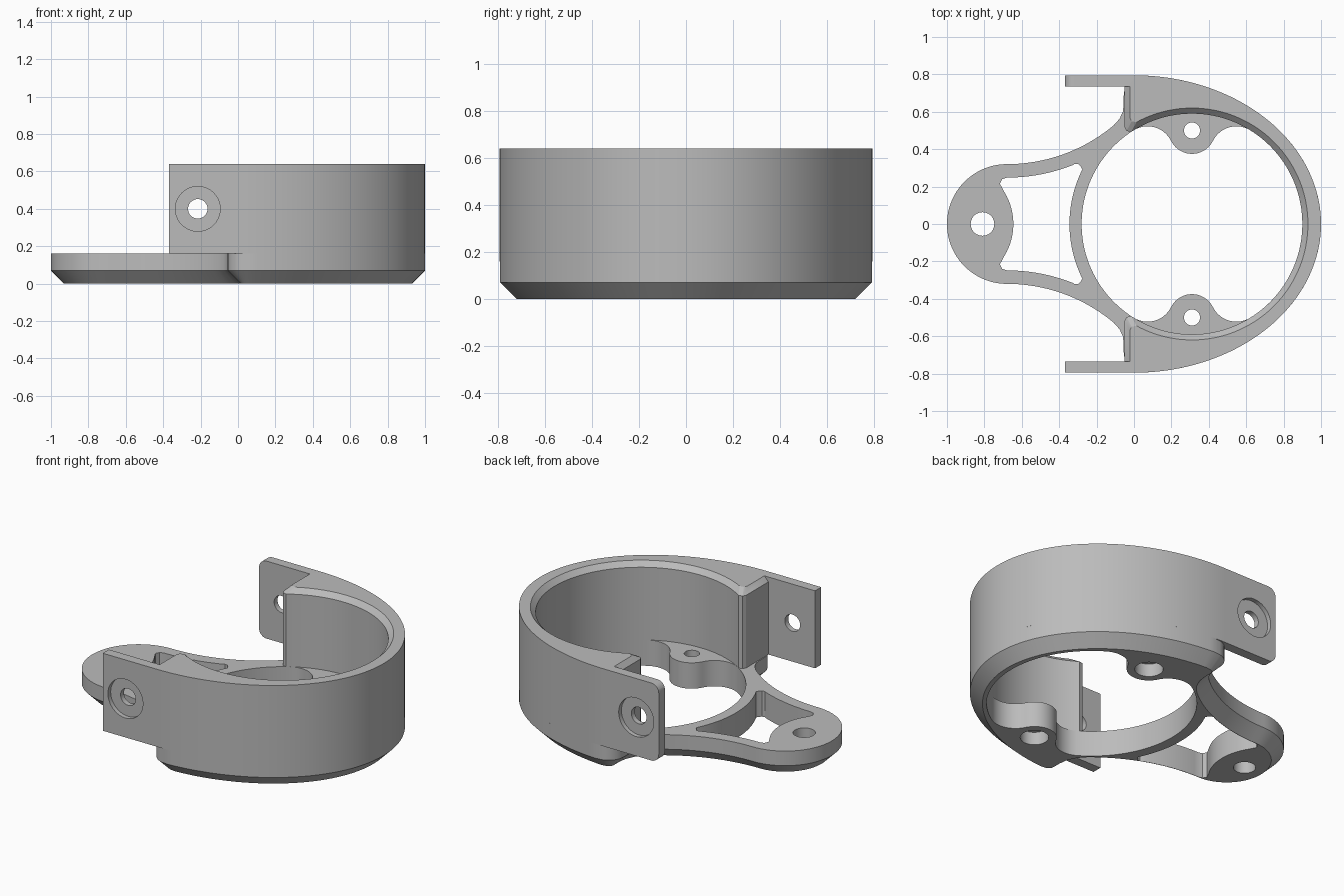
import bpy, bmesh
from math import cos, sin, radians, sqrt, atan2, degrees, acos
from mathutils import Vector

if "Cube" in bpy.data.objects:
    bpy.data.objects.remove(bpy.data.objects["Cube"])

grey = bpy.data.materials.new("plain grey")
grey.use_nodes = True
grey.diffuse_color = (0.5, 0.5, 0.5, 1)
grey.node_tree.nodes["Principled BSDF"].inputs["Base Color"].default_value = (0.5, 0.5, 0.5, 1)

BORE_X, BORE_R = 0.31, 0.59
HALF_Y, TOP, PLATE = 0.795, 0.64, 0.16


def arc(cx, cy, r, a, b, n=16, ry=None):
    ry = ry or r
    angles = [radians(a + (b - a) * i / n) for i in range(n + 1)]
    return [(cx + r * cos(t), cy + ry * sin(t)) for t in angles]


def mirrored(half):
    """Close a half outline by reflecting it across y = 0."""
    out = half + [(x, -y) for x, y in reversed(half)]
    keep = []
    for p in out:
        if not keep or (Vector(p) - Vector(keep[-1])).length > 1e-4:
            keep.append(p)
    if (Vector(keep[0]) - Vector(keep[-1])).length < 1e-4:
        keep.pop()
    return keep


def inset(pts, d):
    """Offset a counter-clockwise outline inwards."""
    out = []
    for i, p in enumerate(pts):
        p = Vector(p)
        e1 = (p - Vector(pts[i - 1])).normalized()
        e2 = (Vector(pts[(i + 1) % len(pts)]) - p).normalized()
        n1, n2 = Vector((-e1.y, e1.x)), Vector((-e2.y, e2.x))
        out.append(tuple(p + (n1 + n2) * d / (1 + n1.dot(n2))))
    return out


def loft(name, rings, along_y=False):
    """Skin matching outlines, each given with its height along the axis."""
    bm = bmesh.new()
    loops = []
    for pts, h in rings:
        loops.append([bm.verts.new((a, h, b) if along_y else (a, b, h)) for a, b in pts])
    n = len(loops[0])
    for lo, hi in zip(loops, loops[1:]):
        for i in range(n):
            j = (i + 1) % n
            bm.faces.new((lo[i], lo[j], hi[j], hi[i]))
    bm.faces.new(loops[0][::-1])
    bm.faces.new(loops[-1])
    bmesh.ops.recalc_face_normals(bm, faces=bm.faces)
    mesh = bpy.data.meshes.new(name)
    bm.to_mesh(mesh)
    bm.free()
    mesh.materials.append(grey)
    ob = bpy.data.objects.new(name, mesh)
    bpy.context.collection.objects.link(ob)
    return ob


def activate(ob):
    bpy.ops.object.select_all(action='DESELECT')
    ob.select_set(True)
    bpy.context.view_layer.objects.active = ob


def cut(ob, pts, h0, h1, along_y=False):
    cutter = loft("cutter", [(pts, h0), (pts, h1)], along_y)
    cutter.hide_render = True
    mod = ob.modifiers.new("cut", 'BOOLEAN')
    mod.operation, mod.solver, mod.object = 'DIFFERENCE', 'EXACT', cutter
    activate(ob)
    bpy.ops.object.modifier_apply(modifier=mod.name)
    bpy.data.objects.remove(cutter)


def disc(x, y, r, n=40):
    return arc(x, y, r, 0, 360, n)[:-1]


# Base plate: oval front, waisted arms and a round rear lobe, chamfered below
ARM_Y = 1.21
outline = mirrored(
    arc(0, 0, 1, 0, 86, 48, HALF_Y)
    + arc(0.05, 0.685, 0.105, 90, 180, 10)
    + [(-0.055, 0.64), (-0.06, 0.6), (-0.077, 0.563)]
    + arc(-0.68, ARM_Y, 0.89, -50, -90, 20)
    + arc(-0.68, 0, 0.32, 90, 180, 24)[1:])
base = loft("base_plate", [(inset(outline, 0.07), 0), (outline, 0.07), (outline, PLATE)])

# Plate opening: bore circle with two filleted screw bosses left standing
BOSS_Y, BOSS_R, FILLET = 0.5, 0.125, 0.14
reach, link = BORE_R - FILLET, BOSS_R + FILLET
up = (reach ** 2 + BOSS_Y ** 2 - link ** 2) / (2 * BOSS_Y)
side = sqrt(reach ** 2 - up ** 2)
start = degrees(atan2(up, side))
touch = degrees(atan2(BOSS_Y - up, side))
fillet_x = BORE_X + side
opening = mirrored(
    arc(BORE_X, 0, BORE_R, 0, start, 24)
    + arc(fillet_x, up, FILLET, start, 180 - touch, 14)
    + arc(BORE_X, BOSS_Y, BOSS_R, -touch, -180 + touch, 20)
    + arc(2 * BORE_X - fillet_x, up, FILLET, touch, 180 - start, 14)
    + arc(BORE_X, 0, BORE_R, 180 - start, 180, 24))
cut(base, opening, -0.1, 0.3)

# Pocket between the arms
pocket = mirrored(
    arc(BORE_X, 0, 0.655, 180, 153.5, 14)
    + [(-0.284, 0.306), (-0.297, 0.32), (-0.315, 0.322)]
    + arc(-0.68, ARM_Y, 0.962, -68.5, -90, 12)
    + [(-0.705, 0.24), (-0.717, 0.215), (-0.703, 0.19)]
    + arc(-0.975, 0, 0.33, 33, 0, 10))
cut(base, pocket, -0.1, 0.3)

# Screw holes, with wide recesses under the bosses
cut(base, disc(-0.81, 0, 0.063), -0.1, 0.3)
for s in (-1, 1):
    cut(base, disc(BORE_X, s * BOSS_Y, 0.043), -0.1, 0.3)
    cut(base, disc(BORE_X, s * BOSS_Y, 0.08), -0.1, 0.08)


# Curved wall with flat side tabs; the inner top edge is chamfered
def wall_outline(r, end_x):
    tip_x = end_x + 0.035
    tip = degrees(acos((tip_x - BORE_X) / r))
    tip_y = r * sin(radians(tip))
    half_out = arc(0, 0, 1, 0, 90, 52, HALF_Y)
    half_in = [(-0.37, HALF_Y), (-0.37, 0.735), (end_x, 0.735),
               (end_x, tip_y + 0.025), (end_x + 0.01, tip_y + 0.005)]
    half_in += arc(BORE_X, 0, r, tip, 0, 48)
    half = half_out + half_in
    lower = [(x, -y) for x, y in half]
    # Run round the outside, then back along the inside
    n = len(half_out)
    return lower[n:][::-1][1:] + lower[:n][::-1] + half_out[1:] + half_in


body = wall_outline(BORE_R, -0.05)
wall = loft("curved_wall", [(body, PLATE), (body, TOP - 0.03),
                            (wall_outline(BORE_R + 0.03, -0.022), TOP)])

# Tab screw holes with outer recesses
for s in (-1, 1):
    cut(wall, disc(-0.215, 0.4, 0.052), s * 0.7, s * 0.9, True)
    cut(wall, disc(-0.215, 0.4, 0.12), s * 0.768, s * 0.9, True)

# Rounded corners on the rear tab
R = 0.05
for z, s in ((PLATE, 1), (TOP, -1)):
    round_off = arc(-0.37 + R, z + s * R, R, 180, 180 + s * 90, 8)
    corner = [(-0.37 - R, z + s * R)] + round_off + [(-0.37 + R, z - s * R), (-0.37 - R, z - s * R)]
    cut(wall, corner, 0.7, 0.9, True)

for ob in (base, wall):
    activate(ob)
    bpy.ops.object.shade_smooth_by_angle(angle=radians(25))
